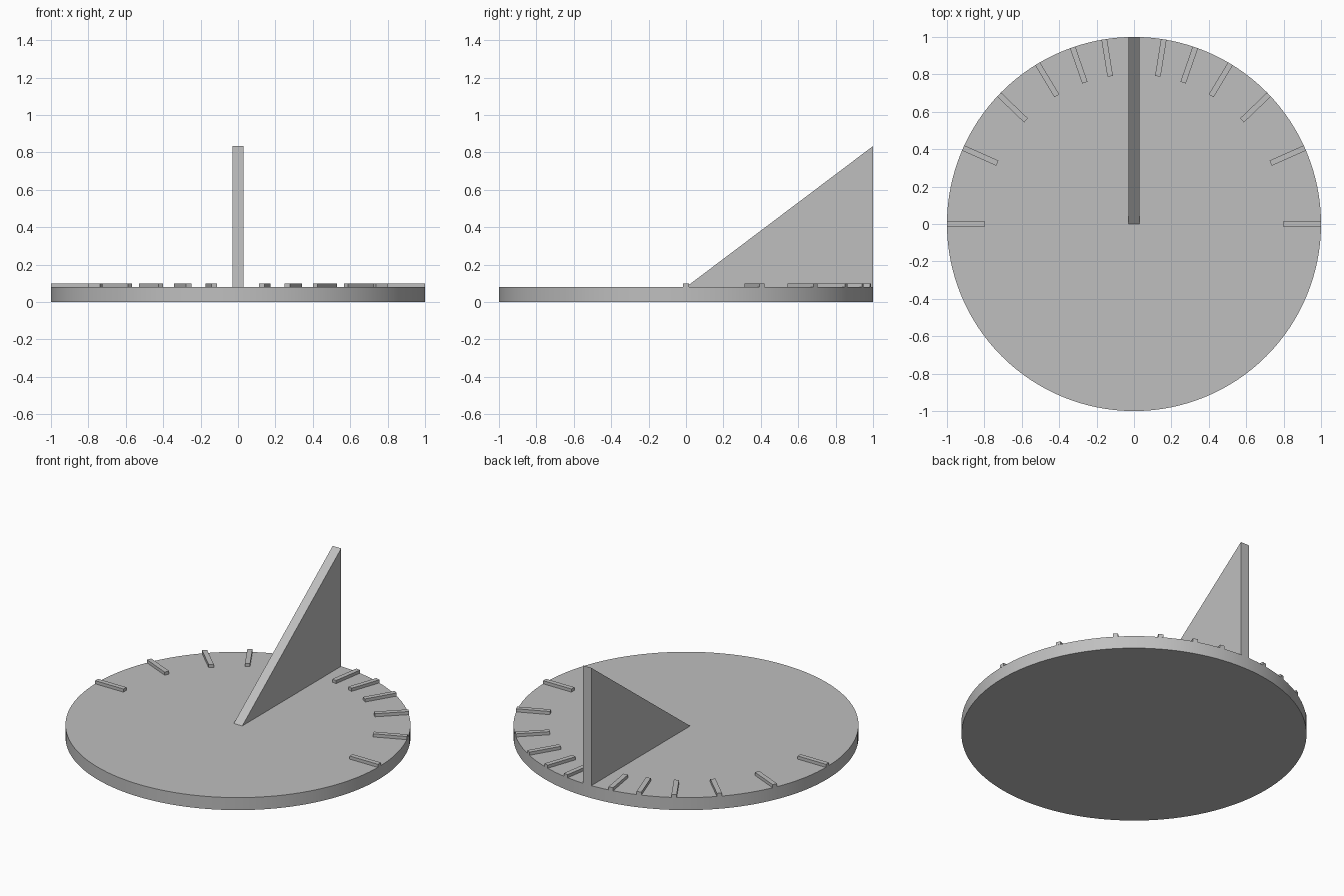
import bpy
import bmesh
from math import atan, cos, pi, radians, sin, tan

if "Cube" in bpy.data.objects:
    bpy.data.objects.remove(bpy.data.objects["Cube"])

LATITUDE = radians(37)
RADIUS = 1.0
PLATE_TOP = 0.08

# One plain grey for everything
grey = bpy.data.materials.new("plain grey")
grey.use_nodes = True
colour = (0.52, 0.52, 0.52, 1)
grey.diffuse_color = colour
grey.node_tree.nodes["Principled BSDF"].inputs["Base Color"].default_value = colour

# Round plate
bpy.ops.mesh.primitive_cylinder_add(vertices=128, radius=RADIUS, depth=PLATE_TOP,
                                    location=(0, 0, PLATE_TOP / 2))
plate = bpy.context.object
plate.name = "dial_plate"
plate.data.materials.append(grey)
bpy.ops.object.shade_smooth_by_angle(angle=radians(30))

# Triangular gnomon: side profile extruded across its thickness
thickness = 0.06
bm = bmesh.new()
peak = PLATE_TOP + RADIUS * tan(LATITUDE)
profile = [(0, PLATE_TOP), (RADIUS, PLATE_TOP), (RADIUS, peak)]
side = bm.faces.new([bm.verts.new((-thickness / 2, y, z)) for y, z in profile])
extruded = bmesh.ops.extrude_face_region(bm, geom=[side])["geom"]
bmesh.ops.translate(bm, vec=(thickness, 0, 0),
                    verts=[g for g in extruded if isinstance(g, bmesh.types.BMVert)])
bmesh.ops.recalc_face_normals(bm, faces=bm.faces)
mesh = bpy.data.meshes.new("gnomon")
bm.to_mesh(mesh)
bm.free()
mesh.materials.append(grey)
bpy.context.collection.objects.link(bpy.data.objects.new("gnomon", mesh))


# Hour marks, spaced by the horizontal sundial rule
def hour_mark(name, angle):
    length, width, height = 0.2, 0.03, 0.02
    r = RADIUS - length / 2
    bpy.ops.mesh.primitive_cube_add(
        size=1, rotation=(0, 0, -angle),
        location=(r * sin(angle), r * cos(angle), PLATE_TOP + height / 2))
    mark = bpy.context.object
    mark.name = name
    mark.scale = (width, length, height)
    mark.data.materials.append(grey)


for hour in range(1, 7):
    angle = pi / 2 if hour == 6 else atan(sin(LATITUDE) * tan(radians(15 * hour)))
    hour_mark(f"hour_mark_left_{hour}", angle)
    hour_mark(f"hour_mark_right_{hour}", -angle)
